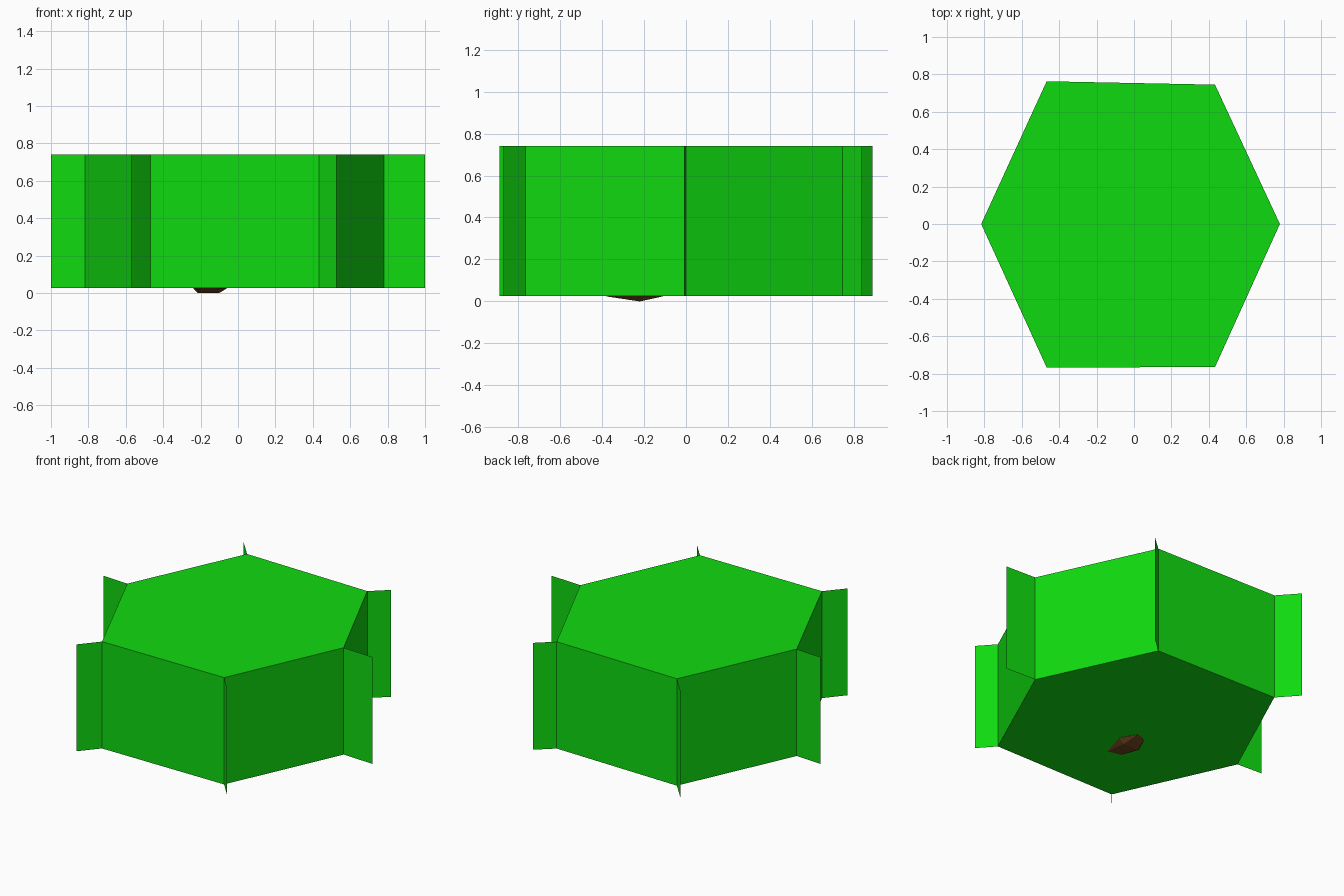
import bpy, bmesh

if "Cube" in bpy.data.objects:
    bpy.data.objects.remove(bpy.data.objects["Cube"])

Z0, Z1 = 0.027, 0.74


def material(name, rgb):
    m = bpy.data.materials.new(name)
    m.diffuse_color = (*rgb, 1)
    m.use_nodes = True
    m.node_tree.nodes["Principled BSDF"].inputs["Base Color"].default_value = m.diffuse_color
    return m


green = material("leaf green", (0.005, 0.70, 0.005))
brown = material("bark brown", (0.17, 0.065, 0.015))


def finish(bm, name, mat):
    me = bpy.data.meshes.new(name)
    bm.to_mesh(me)
    bm.free()
    me.materials.append(mat)
    ob = bpy.data.objects.new(name, me)
    bpy.context.collection.objects.link(ob)
    return ob


# Hexagon corners, each with the outer end of its fin
corners = [((0.78, 0.0), (1.0, -0.01)),
           ((0.433, 0.745), (0.54, 0.84)),
           ((-0.467, 0.763), (-0.58, 0.888)),
           ((-0.817, 0.0), (-1.0, 0.01)),
           ((-0.467, -0.767), (-0.57, -0.888)),
           ((0.433, -0.765), (0.527, -0.87))]

# Hexagonal block
bm = bmesh.new()
base = bm.faces.new([bm.verts.new((*c, Z0)) for c, _ in corners])
top = bmesh.ops.extrude_face_region(bm, geom=[base], use_keep_orig=True)
for v in top["geom"]:
    if isinstance(v, bmesh.types.BMVert):
        v.co.z = Z1
bmesh.ops.recalc_face_normals(bm, faces=bm.faces)
finish(bm, "hexagon_block", green)

# Paper-thin fins standing out from the corners
for i, (a, b) in enumerate(corners):
    bm = bmesh.new()
    bm.faces.new([bm.verts.new(p) for p in
                  ((*a, Z0), (*b, Z0), (*b, Z1), (*a, Z1))])
    finish(bm, f"corner_fin_{i + 1}", green)

# Small faceted lump poking out underneath
bm = bmesh.new()
points = [(-0.06, -0.21), (-0.12, -0.11), (-0.19, -0.13),
          (-0.24, -0.24), (-0.20, -0.36), (-0.11, -0.38)]
for x, y in points:
    bm.verts.new((x, y, 0.024))
    bm.verts.new((x * 0.8 - 0.03, y * 0.8 - 0.045, 0.05))
for x in (-0.215, -0.10):
    bm.verts.new((x, -0.22, 0.0))
bmesh.ops.convex_hull(bm, input=bm.verts)
bmesh.ops.recalc_face_normals(bm, faces=bm.faces)
finish(bm, "underside_lump", brown)
